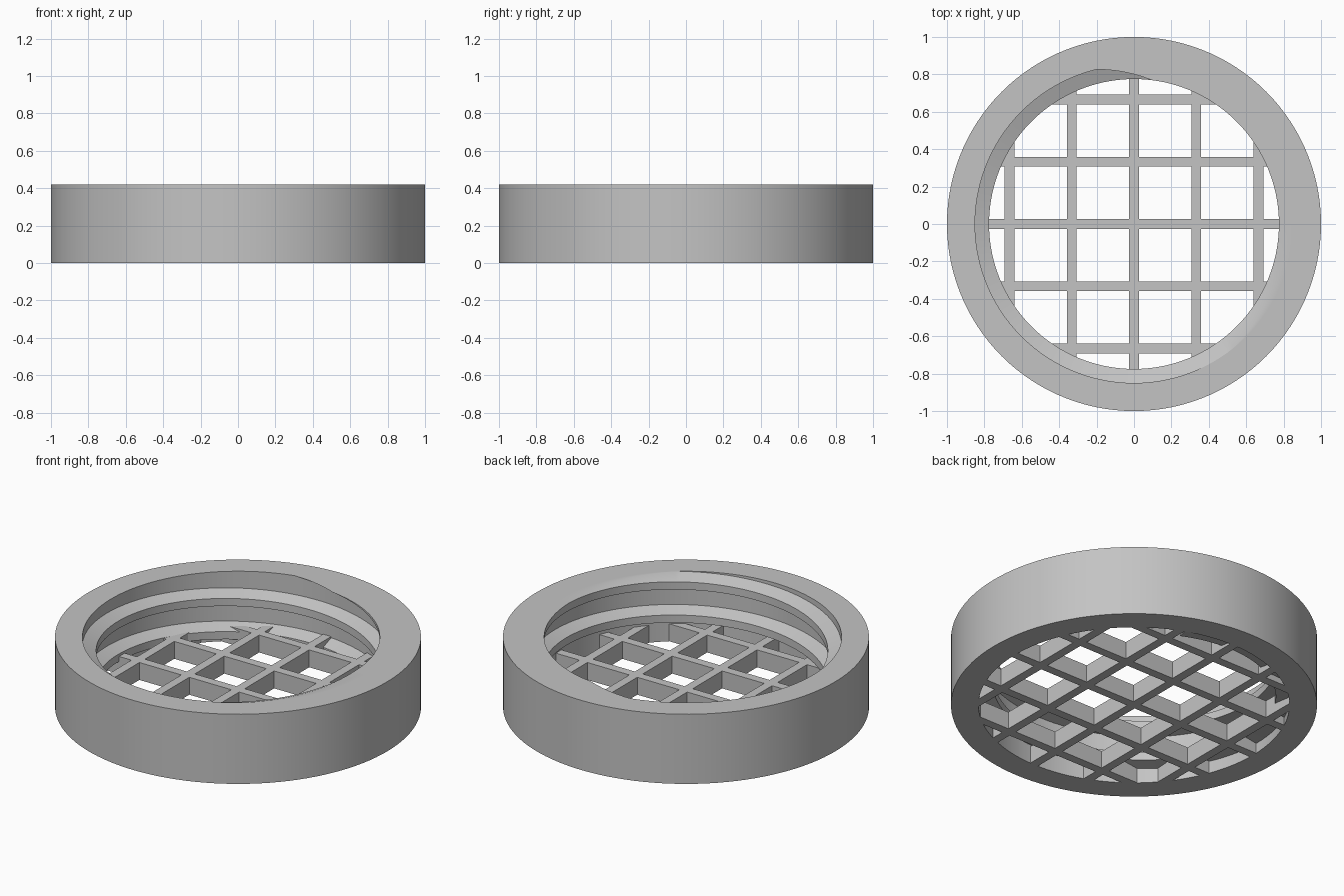
import bpy
import bmesh
from math import cos, sin, radians, sqrt

cube = bpy.data.objects.get("Cube")
if cube:
    bpy.data.objects.remove(cube, do_unlink=True)

HEIGHT = 0.42
OUTER = 1.0
BORE = 0.85          # thread root radius
CREST = 0.775        # thread crest radius
PITCH = 0.2
STEP = 3             # degrees per segment

grey = bpy.data.materials.new("plain grey")
grey.use_nodes = True
grey.diffuse_color = (0.55, 0.55, 0.55, 1)
grey.node_tree.nodes["Principled BSDF"].inputs["Base Color"].default_value = grey.diffuse_color


def finish(name, bm):
    """Turn a bmesh into a shaded, coloured object."""
    bmesh.ops.recalc_face_normals(bm, faces=bm.faces)
    mesh = bpy.data.meshes.new(name)
    bm.to_mesh(mesh)
    bm.free()
    mesh.materials.append(grey)
    obj = bpy.data.objects.new(name, mesh)
    bpy.context.collection.objects.link(obj)
    bpy.ops.object.select_all(action="DESELECT")
    obj.select_set(True)
    bpy.context.view_layer.objects.active = obj
    bpy.ops.object.shade_smooth_by_angle(angle=radians(30))
    return obj


def sweep(bm, section, angles, rise=0.0, closed=False):
    """Sweep an (r, z) section round the z axis, climbing by rise per degree."""
    rings = [[bm.verts.new((r * cos(radians(a)), r * sin(radians(a)), z + rise * a))
              for r, z in section] for a in angles]
    n = len(section)
    pairs = list(zip(rings, rings[1:]))
    if closed:
        pairs.append((rings[-1], rings[0]))
    else:
        bm.faces.new(rings[0])
        bm.faces.new(rings[-1])
    for p, q in pairs:
        for i in range(n):
            j = (i + 1) % n
            bm.faces.new((p[i], p[j], q[j], q[i]))


# Outer ring with a plain bore
bm = bmesh.new()
sweep(bm, [(OUTER, 0), (OUTER, HEIGHT), (BORE, HEIGHT), (BORE, 0)],
      range(0, 360, STEP), closed=True)
finish("ring", bm)

# Internal thread: a helical ridge running out through the top face
bm = bmesh.new()
rise = PITCH / 360
marks = [(BORE, 103.5), (CREST, 83), (CREST, 0), (BORE, -52)]  # where each edge meets the top
sweep(bm, [(r, HEIGHT - rise * a) for r, a in marks],
      range(-651, 108, STEP), rise=rise)
bmesh.ops.recalc_face_normals(bm, faces=bm.faces)
cut = bmesh.ops.bisect_plane(bm, geom=bm.verts[:] + bm.edges[:] + bm.faces[:], dist=1e-5,
                             plane_co=(0, 0, HEIGHT), plane_no=(0, 0, 1), clear_outer=True)
rim = [e for e in cut["geom_cut"] if isinstance(e, bmesh.types.BMEdge)]
bmesh.ops.triangle_fill(bm, edges=rim, use_beauty=True)
finish("inner_thread", bm)

# Square grille across the bottom, its bar ends sunk into the ring
BAR = 0.053
SPACING = 0.333
DEPTH = 0.105
bm = bmesh.new()
for i in range(-2, 3):
    c = i * SPACING
    length = 2 * sqrt(0.87 ** 2 - max(abs(c) - BAR / 2, 0) ** 2)
    for along_x in (True, False):
        size = (length, BAR, DEPTH) if along_x else (BAR, length, DEPTH)
        centre = (0, c, DEPTH / 2) if along_x else (c, 0, DEPTH / 2)
        for v in bmesh.ops.create_cube(bm, size=1)["verts"]:
            v.co = [p + s * k for p, s, k in zip(centre, size, v.co)]
finish("grille", bm)
